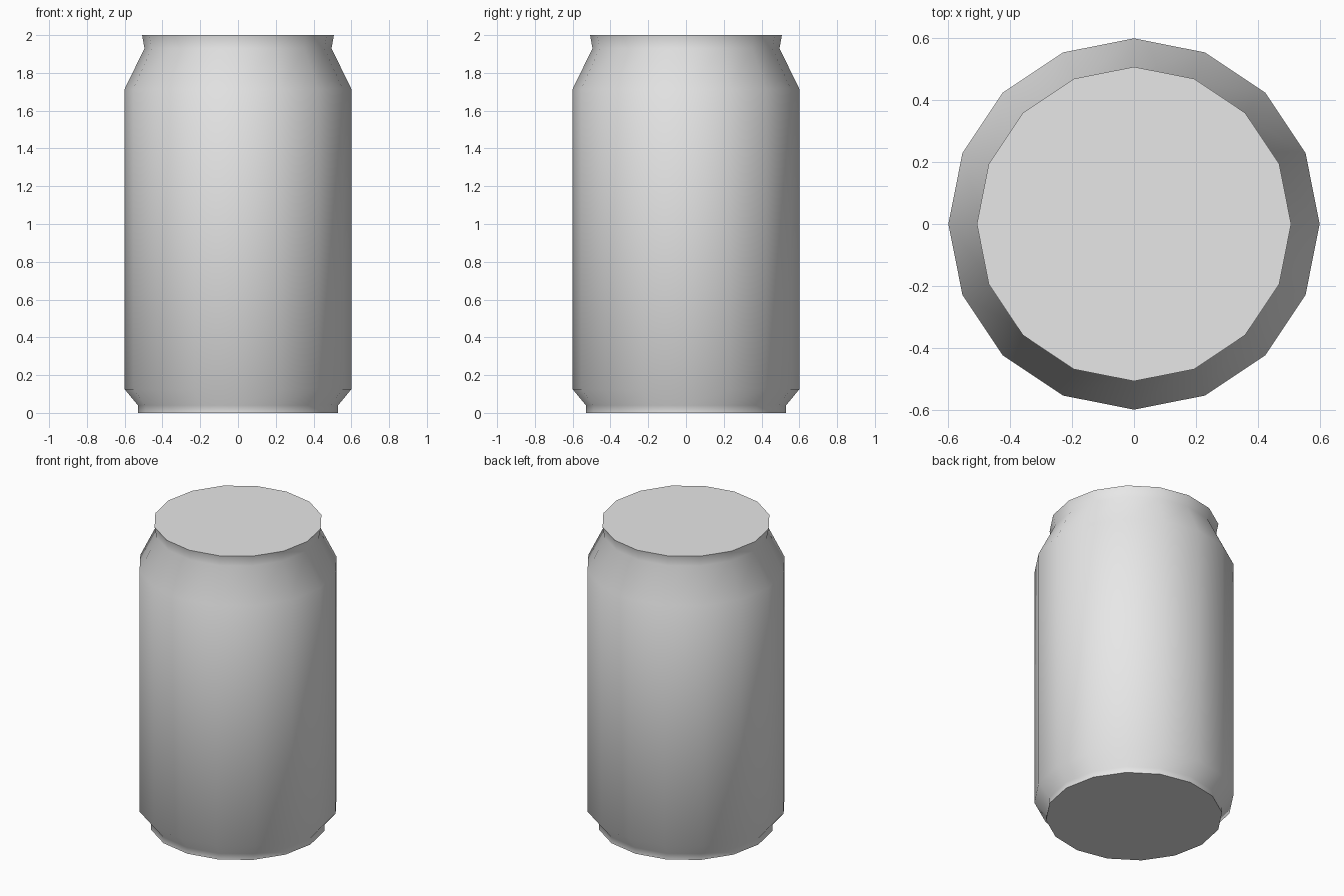
import bpy
import bmesh
import math

cube = bpy.data.objects.get("Cube")
if cube:
    bpy.data.objects.remove(cube, do_unlink=True)

SIDES = 16
# Radius and height of each ring, from base to lip
PROFILE = [(0.53, 0), (0.53, 0.04), (0.6, 0.125),
           (0.6, 1.715), (0.495, 1.93), (0.508, 2)]

# Plain grey metal
metal = bpy.data.materials.new("light grey metal")
metal.use_nodes = True
grey = (0.8, 0.8, 0.8, 1)
metal.diffuse_color = grey
metal.node_tree.nodes["Principled BSDF"].inputs["Base Color"].default_value = grey

# Can body: stacked rings joined by side walls
bm = bmesh.new()
rings = []
for radius, height in PROFILE:
    angles = [math.tau * i / SIDES for i in range(SIDES)]
    rings.append([bm.verts.new((radius * math.cos(a), radius * math.sin(a), height))
                  for a in angles])
for low, high in zip(rings, rings[1:]):
    for i in range(SIDES):
        j = (i + 1) % SIDES
        bm.faces.new((low[i], low[j], high[j], high[i]))

# Flat lid and base
bm.faces.new(rings[-1])
bm.faces.new(reversed(rings[0]))

mesh = bpy.data.meshes.new("can")
bm.to_mesh(mesh)
bm.free()
mesh.materials.append(metal)
can = bpy.data.objects.new("can", mesh)
bpy.context.collection.objects.link(can)

# Smooth walls with crisp lid and base edges
bpy.ops.object.select_all(action='DESELECT')
can.select_set(True)
bpy.context.view_layer.objects.active = can
bpy.ops.object.shade_smooth_by_angle(angle=math.radians(60))
